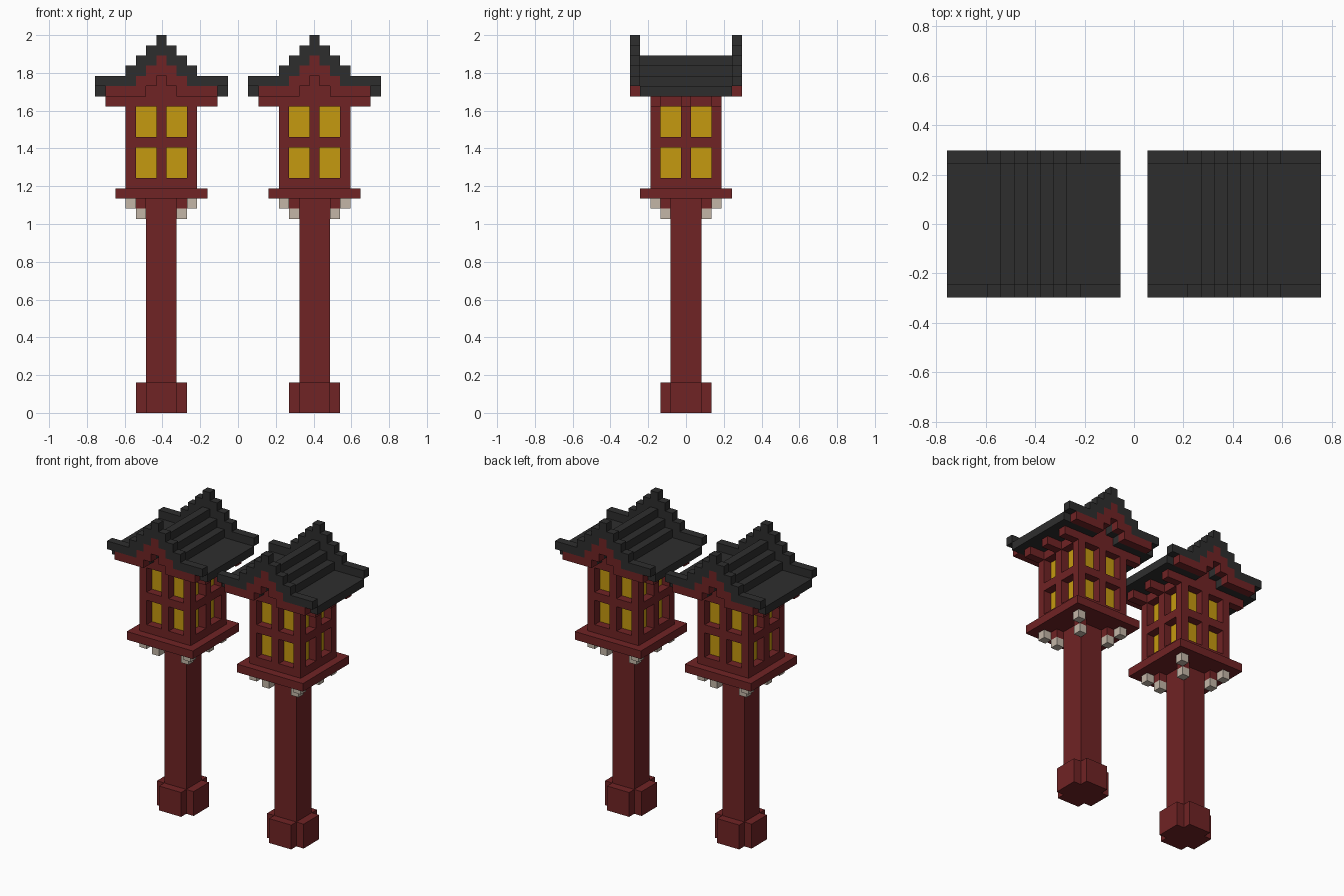
import bpy, bmesh

cube = bpy.data.objects.get("Cube")
if cube:
    bpy.data.objects.remove(cube, do_unlink=True)

U = 2 / 37            # size of one block
CENTRE = 7.5          # lantern offset from the middle, in blocks


def material(name, rgb):
    m = bpy.data.materials.new(name)
    m.use_nodes = True
    colour = (*rgb, 1)
    m.diffuse_color = colour
    node = next(n for n in m.node_tree.nodes if n.type == 'BSDF_PRINCIPLED')
    node.inputs["Base Color"].default_value = colour
    node.inputs["Roughness"].default_value = 0.9
    return m


RED = material("dark red wood", (0.162, 0.017, 0.018))
BLACK = material("charcoal tile", (0.027, 0.027, 0.027))
YELLOW = material("lamp yellow", (0.56, 0.32, 0.005))
STONE = material("pale stone", (0.55, 0.47, 0.39))


def prism(bm, outline, a, b, axis):
    """Extrude an outline: (x, z) along y, or (x, y) along z."""
    def place(p, t):
        return (p[0] * U, t * U, p[1] * U) if axis == 'y' else (p[0] * U, p[1] * U, t * U)
    ends = [[bm.verts.new(place(p, t)) for p in outline] for t in (a, b)]
    bm.faces.new(ends[0])
    bm.faces.new(ends[1][::-1])
    n = len(outline)
    for i in range(n):
        j = (i + 1) % n
        bm.faces.new((ends[0][i], ends[0][j], ends[1][j], ends[1][i]))


def box(bm, x0, x1, y0, y1, z0, z1):
    prism(bm, [(x0, y0), (x1, y0), (x1, y1), (x0, y1)], z0, z1, 'z')


def slab(half, z0, z1):
    return (-half, half, -half, half, z0, z1)


def block(x, y, z0, z1):
    return (x - .5, x + .5, y - .5, y + .5, z0, z1)


def mirrored(half):
    """Close a right-hand outline with its mirror image."""
    return half + [(-x, z) for x, z in reversed(half)]


def part(name, mat, boxes=(), prisms=()):
    bm = bmesh.new()
    for b in boxes:
        box(bm, *b)
    for p in prisms:
        prism(bm, *p)
    bmesh.ops.recalc_face_normals(bm, faces=bm.faces)
    mesh = bpy.data.meshes.new(name)
    bm.to_mesh(mesh)
    bm.free()
    mesh.materials.append(mat)
    for side, s in (("left", 1), ("right", -1)):
        ob = bpy.data.objects.new(f"{side}_{name}", mesh)
        ob.location.x = s * CENTRE * U
        bpy.context.collection.objects.link(ob)


S = (-1, 1)
corners = [(x, y) for x in S for y in S]

# Notched foot and post
cross = [(2.5, -1.5), (2.5, 1.5), (1.5, 1.5), (1.5, 2.5), (-1.5, 2.5), (-1.5, 1.5),
         (-2.5, 1.5), (-2.5, -1.5), (-1.5, -1.5), (-1.5, -2.5), (1.5, -2.5), (1.5, -1.5)]
part("foot", RED, prisms=[(cross, 0, 3, 'z')])
part("post", RED, [slab(1.5, 3, 21)])

# Platform with diagonal corner brackets
part("platform", RED, [slab(4.5, 21, 22)])
part("bracket_blocks", RED, [block(2 * x, 2 * y, 20, 21) for x, y in corners])
part("bracket_stones", STONE, [block(3 * x, 3 * y, 20, 21) for x, y in corners]
     + [block(2 * x, 2 * y, 19, 20) for x, y in corners])

# Lamp house: rails, posts between them, and a recessed glowing core
part("house_rails", RED, [slab(3.5, z, z + 1) for z in (22, 26, 30)])
grid = [(x, y) for x in (-3, 0, 3) for y in (-3, 0, 3) if (x, y) != (0, 0)]
part("window_posts", RED, [block(x, y, z, z + 3) for x, y in grid for z in (23, 27)])
part("window_panes", YELLOW, [slab(2.5, z, z + 3) for z in (23, 27)])

# Beam ends carrying the eaves
part("beam_ends", RED, [(min(3.5 * s, 5.5 * s), max(3.5 * s, 5.5 * s), y - .5, y + .5, 30, 31)
                        for s in S for y in (-3, 0, 3)])

# Stepped roof: gable fill, tiles, gable boards and raised gable tiles
fill = mirrored([(.5, 33), (.5, 32), (1.5, 32), (1.5, 31)])
part("gable_wall", RED, prisms=[(fill, -3.5, 3.5, 'y')])


def stepped(width):
    return mirrored([(.5, 35), (.5, 34), (1.5, 34), (1.5, 33), (2.5, 33), (2.5, 32),
                     (width, 32), (width, 31), (1.5, 31), (1.5, 32), (.5, 32), (.5, 33)])


part("roof_tiles", BLACK, prisms=[(stepped(6.5), -4.5, 4.5, 'y')])
ends = [(-5.5, -4.5), (4.5, 5.5)]
part("gable_boards", RED, prisms=[(stepped(5.5), a, b, 'y') for a, b in ends])
cap = mirrored([(.5, 37), (.5, 36), (1.5, 36), (1.5, 35), (2.5, 35), (2.5, 34), (3.5, 34),
                (3.5, 33), (6.5, 33), (6.5, 32), (2.5, 32), (2.5, 33), (1.5, 33),
                (1.5, 34), (.5, 34), (.5, 35)])
part("gable_tiles", BLACK, prisms=[(cap, a, b, 'y') for a, b in ends])
